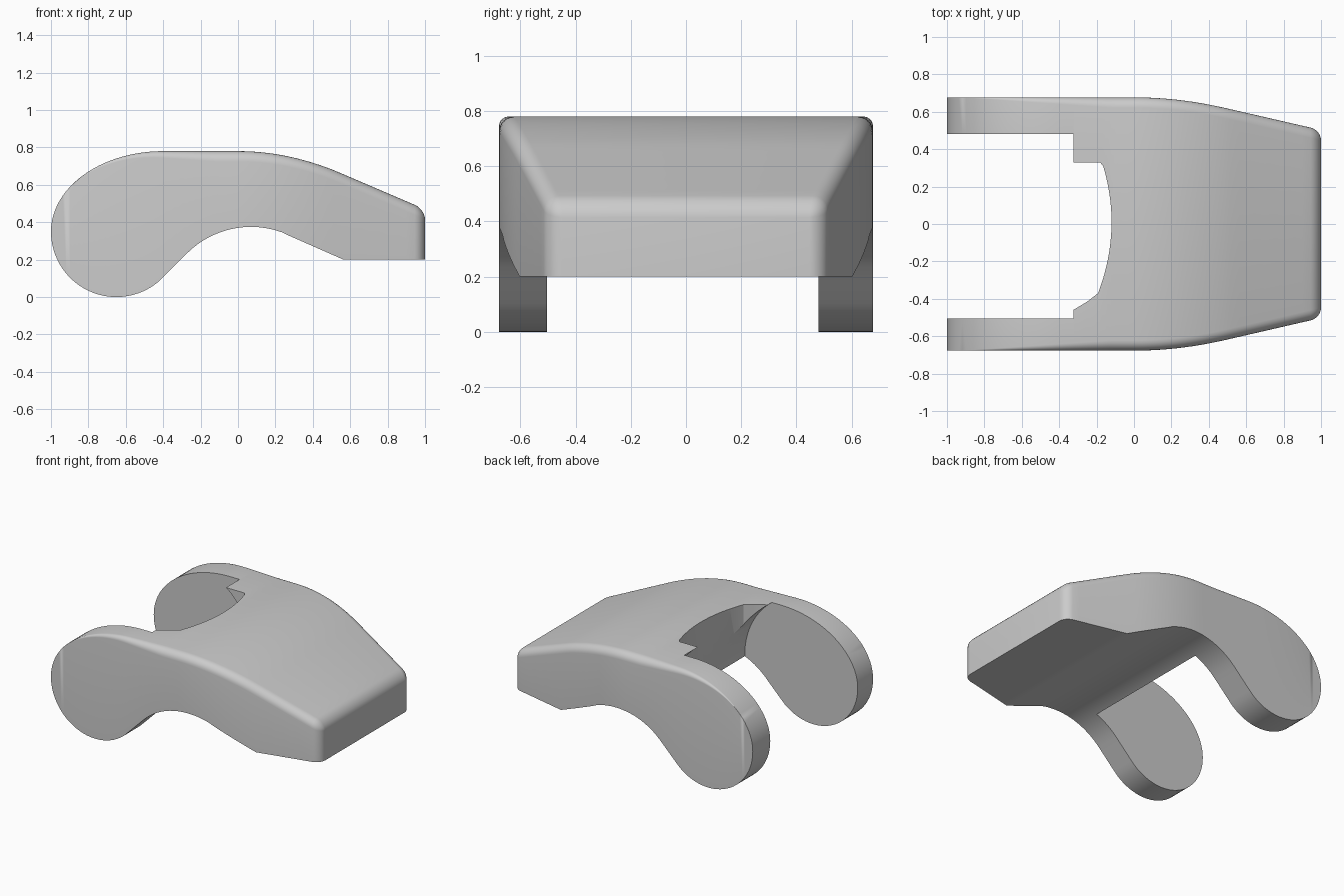
import bpy, bmesh, math

if "Cube" in bpy.data.objects:
    bpy.data.objects.remove(bpy.data.objects["Cube"])

FILLET = 0.055


def make_object(name, bm):
    bmesh.ops.recalc_face_normals(bm, faces=bm.faces)
    mesh = bpy.data.meshes.new(name)
    bm.to_mesh(mesh)
    bm.free()
    obj = bpy.data.objects.new(name, mesh)
    bpy.context.collection.objects.link(obj)
    return obj


def prism(name, outline, vec):
    bm = bmesh.new()
    face = bm.faces.new([bm.verts.new(p) for p in outline])
    ext = bmesh.ops.extrude_face_region(bm, geom=[face])
    verts = [g for g in ext["geom"] if isinstance(g, bmesh.types.BMVert)]
    bmesh.ops.translate(bm, verts=verts, vec=vec)
    return make_object(name, bm)


def root(v):
    return math.sqrt(max(v, 0))


# Side outline: upper curve
def top_z(x):
    if x < -0.4:
        return 0.35 + 0.43 * root(1 - ((x + 0.4) / 0.6) ** 2)
    if x < 0:
        return 0.78
    if x < 0.55:
        return 0.78 - 0.389 * x * x
    return 0.662 - 0.428 * (x - 0.55)


# Side outline: round lobe, 45 degree slope, arch, straight run, flat foot
def bottom_z(x):
    if x < -0.403:
        return 0.35 - root(0.35 ** 2 - (x + 0.65) ** 2)
    if x < -0.273:
        return x + 0.506
    if x < 0.266:
        return 0.375 - 0.4855 + root(0.4855 ** 2 - (x - 0.07) ** 2)
    return max(0.2, 0.331 - 0.44 * (x - 0.266))


# Plan outline: straight arms, tapering front
def half_width(x):
    if x < 0:
        return 0.677
    if x < 0.48:
        return 0.677 - 0.24 * x * x
    return 0.622 - 0.23 * (x - 0.48)


# Stations along the length, denser round the lobe and the front fillet
xs = [-0.65 - 0.35 * math.cos(math.radians(a)) for a in range(0, 136, 5)]
xs += [-0.36, -0.32] + [-0.273 + 0.539 * i / 18 for i in range(19)]
xs += [0.32, 0.38, 0.44, 0.48, 0.51, 0.55, 0.5637, 0.6, 0.7, 0.8, 0.9]
xs += [1 - FILLET + FILLET * math.sin(math.radians(a)) for a in range(0, 91, 15)]

# Body lofted from cross-sections with rounded upper corners
bm = bmesh.new()
rings = []
for x in xs:
    t = max(0, (x - 1 + FILLET) / FILLET)
    k = root(1 - t * t) if t < 0.9999 else 0
    shrink = FILLET * (1 - k)
    top, low, w = top_z(x) - shrink, bottom_z(x), half_width(x) - shrink
    ramp = min(1, max(0, (x + 0.92) / 0.8))
    r = FILLET * ramp * k
    ring = [(x, -w, low), (x, w, low)]
    for side, angles in ((1, range(0, 91, 15)), (-1, range(90, -1, -15))):
        for a in angles:
            a = math.radians(a)
            ring.append((x, side * (w - r + r * math.cos(a)), top - r + r * math.sin(a)))
    rings.append([bm.verts.new(p) for p in ring])
for a, b in zip(rings, rings[1:]):
    n = len(a)
    for i in range(n):
        j = (i + 1) % n
        bm.faces.new((a[i], a[j], b[j], b[i]))
bm.faces.new(rings[-1])
bmesh.ops.remove_doubles(bm, verts=bm.verts, dist=0.0001)
body = make_object("forked_lever", bm)

# Round cutter that separates the two arms
circle = [math.tau * i / 96 for i in range(96)]
gap = prism("arm_gap_cutter",
            [(-0.65 + 0.54 * math.cos(a), -0.504, 0.35 + 0.54 * math.sin(a)) for a in circle],
            (0, 0.984, 0))

# Shallow scallop cut down through the top between the arms
ys = [-0.37 + 0.68 * i / 20 for i in range(21)]
scallop = [(-0.6, -0.46, 0.3), (-0.325, -0.46, 0.3), (-0.25, -0.415, 0.3)]
scallop += [(-0.12 - 0.5 * (y - 0.01) ** 2, y, 0.3) for y in ys]
scallop += [(-0.18, 0.328, 0.3), (-0.6, 0.328, 0.3)]
notch = prism("top_notch_cutter", scallop, (0, 0, 0.7))

# Apply the cuts, then shade
bpy.context.view_layer.objects.active = body
body.select_set(True)
for cutter in (gap, notch):
    cutter.hide_render = True
    mod = body.modifiers.new("cut", "BOOLEAN")
    mod.operation = "DIFFERENCE"
    mod.solver = "EXACT"
    mod.object = cutter
    bpy.ops.object.modifier_apply(modifier=mod.name)
    bpy.data.objects.remove(cutter)
bpy.ops.object.shade_smooth_by_angle(angle=math.radians(30))
